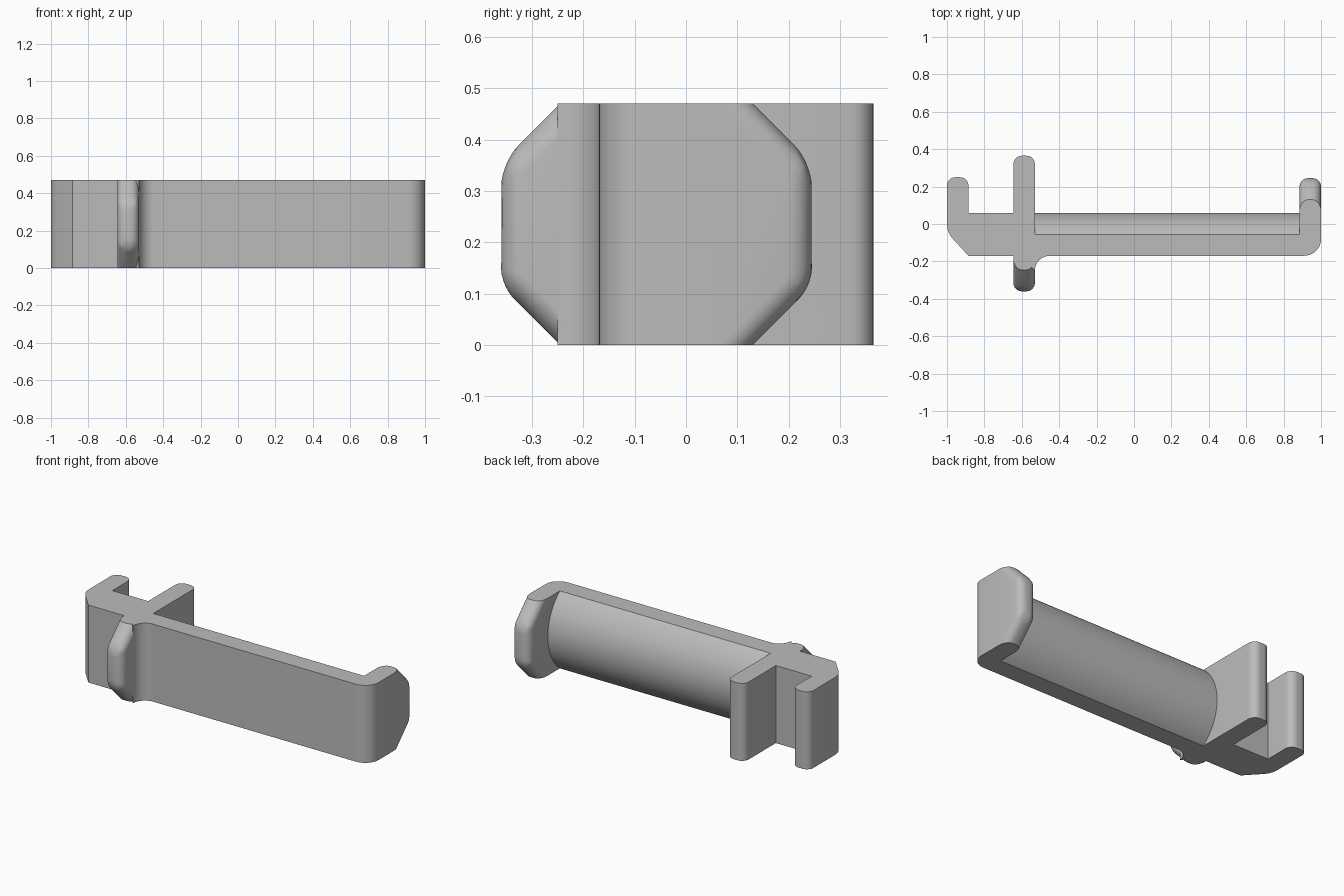
import bpy, bmesh, math
from mathutils import Vector

old = bpy.data.objects.get("Cube")
if old:
    bpy.data.objects.remove(old, do_unlink=True)

H = 0.47       # height of the extrusion
R = 0.045      # edge rounding of the arms

grey = bpy.data.materials.new("plain grey")
grey.use_nodes = True
grey.diffuse_color = (0.5, 0.5, 0.5, 1)
grey.node_tree.nodes["Principled BSDF"].inputs["Base Color"].default_value = (0.5, 0.5, 0.5, 1)


def rounded(corners, steps=8):
    """Outline from (x, y, radius) corners, each rounded by a true arc."""
    out, n = [], len(corners)
    for i, (x, y, r) in enumerate(corners):
        p = Vector((x, y))
        if r == 0:
            out.append(p)
            continue
        a = (Vector(corners[i - 1][:2]) - p).normalized()
        b = (Vector(corners[(i + 1) % n][:2]) - p).normalized()
        half = a.angle(b) / 2
        c = p + (a + b).normalized() * (r / math.sin(half))
        t = r / math.tan(half)
        u, v = p + a * t - c, p + b * t - c
        turn = u.angle_signed(v)
        for k in range(steps + 1):
            s = -turn * k / steps
            out.append(c + Vector((u.x * math.cos(s) - u.y * math.sin(s),
                                   u.x * math.sin(s) + u.y * math.cos(s))))
    return out


def prism(name, points, move, bevel_rule=None):
    """Closed solid from 3D outline points swept along a vector."""
    bm = bmesh.new()
    face = bm.faces.new([bm.verts.new(p) for p in points])
    res = bmesh.ops.extrude_face_region(bm, geom=[face], use_keep_orig=True)
    bmesh.ops.translate(bm, vec=move,
                        verts=[g for g in res["geom"] if isinstance(g, bmesh.types.BMVert)])
    bmesh.ops.recalc_face_normals(bm, faces=bm.faces)
    if bevel_rule:
        bmesh.ops.bevel(bm, geom=[e for e in bm.edges if bevel_rule(e)], offset=R,
                        segments=7, profile=0.5, affect='EDGES', clamp_overlap=True)
    mesh = bpy.data.meshes.new(name)
    bm.to_mesh(mesh)
    bm.free()
    mesh.materials.append(grey)
    obj = bpy.data.objects.new(name, mesh)
    bpy.context.collection.objects.link(obj)
    return obj


def arm(name, x, width, root, shoulder, tip):
    """Upright plate whose free end has 45 degree shoulders and rounded edges."""
    drop = abs(tip - shoulder)
    side = [(root, 0), (shoulder, 0), (tip, drop), (tip, H - drop), (shoulder, H), (root, H)]
    limit = min(abs(shoulder), abs(tip)) - 0.001

    def on_end(e):
        a, b = (v.co for v in e.verts)
        outer = all(abs(c.y) > limit and c.y * tip > 0 for c in (a, b))
        across_cap = abs(a.z - b.z) < 1e-5 and min(a.z, H - a.z) < 1e-4
        return outer and not across_cap

    return prism(name, [(x, y, z) for y, z in side], (width, 0, 0), on_end)


# Bracket body: plan outline with clip, rear fin, bar and front fillet
plan = [(-0.885, -0.17, 0), (-0.645, -0.17, 0), (-0.645, -0.18, 0), (-0.58, -0.2, 0),
        (-0.53, -0.25, 0), (-0.53, -0.17, 0.08), (-0.44, -0.17, 0),
        (1, -0.17, 0.09), (1, 0.05, 0), (0.885, 0.05, 0), (0.885, -0.055, 0),
        (-0.53, -0.055, 0), (-0.53, 0.365, R), (-0.645, 0.365, R),
        (-0.645, 0.06, 0), (-0.885, 0.06, 0), (-0.885, 0.25, R), (-1, 0.25, R),
        (-1, -0.045, 0.12)]
body = prism("bracket_body", [(p.x, p.y, 0) for p in rounded(plan)], (0, 0, H))

# Bulged rear of the bar: a circular segment
sag, chord = 0.115, H / 2
rad = (chord ** 2 + sag ** 2) / (2 * sag)
reach = math.asin(chord / rad)
arc = [reach * (k / 16 - 1) for k in range(33)]
profile = [(-0.1, 0)] + [(0.06 - rad + rad * math.cos(a), chord + rad * math.sin(a))
                         for a in arc] + [(-0.1, H)]
bulge = prism("bar_bulge", [(-0.58, y, z) for y, z in profile], (1.51, 0, 0))

# Arms with angled shoulders
hook = arm("end_hook", 0.885, 0.115, 0.0, 0.13, 0.245)
fin = arm("front_fin", -0.645, 0.115, -0.1, -0.245, -0.36)

# Merge into one solid
bpy.context.view_layer.objects.active = body
for part in (bulge, hook, fin):
    mod = body.modifiers.new("join_" + part.name, 'BOOLEAN')
    mod.operation = 'UNION'
    mod.solver = 'EXACT'
    mod.object = part
    bpy.ops.object.modifier_apply(modifier=mod.name)
    bpy.data.objects.remove(part, do_unlink=True)

bpy.ops.object.select_all(action='DESELECT')
body.select_set(True)
bpy.ops.object.shade_smooth_by_angle(angle=math.radians(25))
